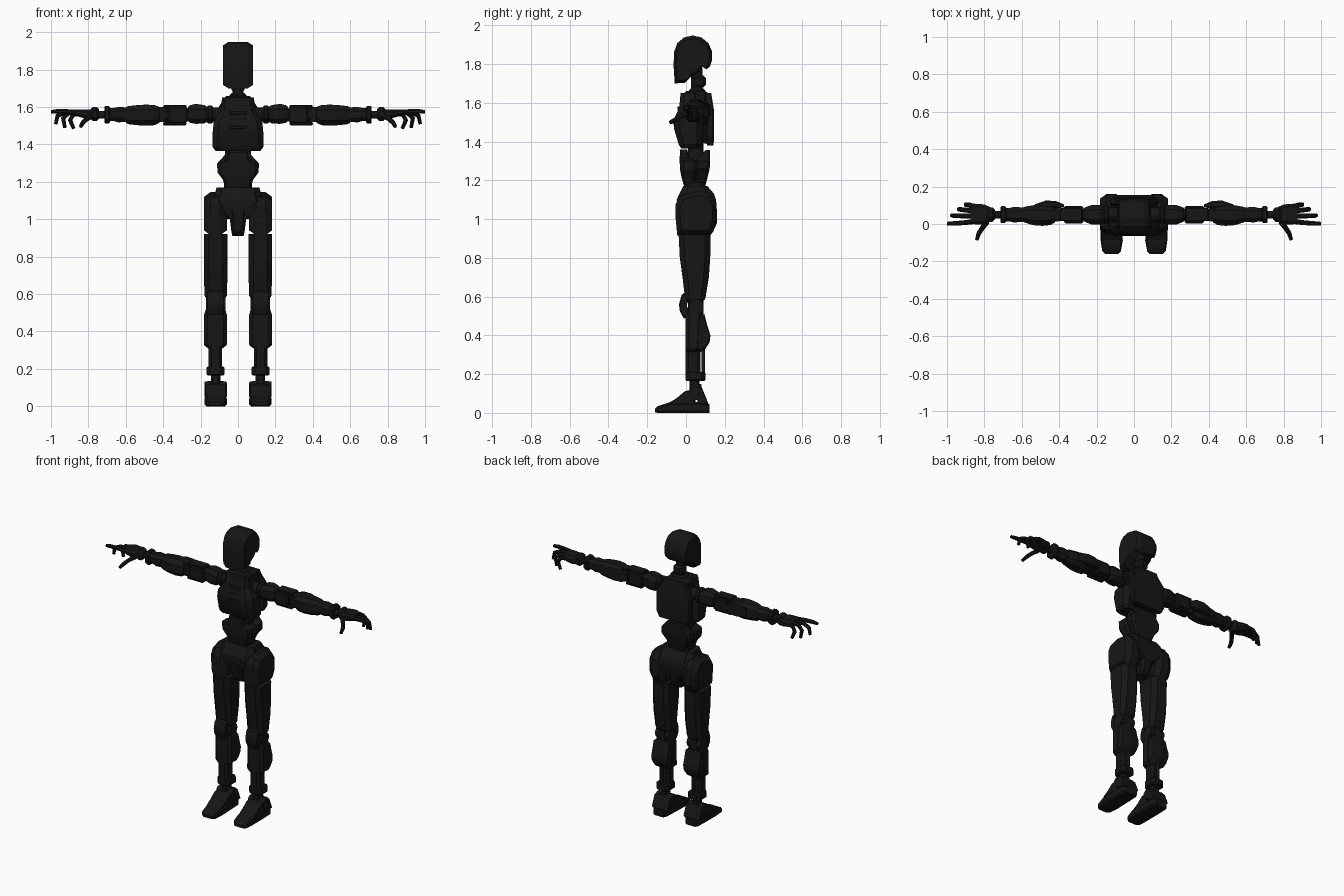
import bpy, bmesh, math
from mathutils import Vector

black = bpy.data.materials.new("black_plastic")
black.diffuse_color = (0.008, 0.008, 0.008, 1)


def skin(name, rings):
    """Join equal-length point rings into a closed solid."""
    bm = bmesh.new()
    vs = [[bm.verts.new(p) for p in r] for r in rings]
    n = len(vs[0])
    for a, b in zip(vs, vs[1:]):
        for i in range(n):
            bm.faces.new((a[i], a[(i + 1) % n], b[(i + 1) % n], b[i]))
    bm.faces.new(vs[0])
    bm.faces.new(vs[-1])
    bmesh.ops.recalc_face_normals(bm, faces=bm.faces)
    me = bpy.data.meshes.new(name)
    bm.to_mesh(me)
    bm.free()
    me.materials.append(black)
    ob = bpy.data.objects.new(name, me)
    bpy.context.collection.objects.link(ob)


def place(axis, t, a, b, s=1):
    p = {'x': (t, a, b), 'y': (a, t, b), 'z': (a, b, t)}[axis]
    return (p[0] * s, p[1], p[2])


def loft(name, axis, rings, c=0.2, s=1):
    """Chamfered rectangles (t, a0, a1, b0, b1) lofted along an axis."""
    out = []
    for t, a0, a1, b0, b1 in rings:
        k = c * min(a1 - a0, b1 - b0)
        pts = [(a0 + k, b0), (a1 - k, b0), (a1, b0 + k), (a1, b1 - k),
               (a1 - k, b1), (a0 + k, b1), (a0, b1 - k), (a0, b0 + k)]
        out.append([place(axis, t, a, b, s) for a, b in pts])
    skin(name, out)


def block(name, axis, t0, t1, box, e=0.012, c=0.2, s=1):
    """Chamfered block running from t0 to t1."""
    a0, a1, b0, b1 = box
    small = (a0 + e, a1 - e, b0 + e, b1 - e)
    loft(name, axis, [(t0, *small), (t0 + e, *box), (t1 - e, *box), (t1, *small)], c, s)


def plate(name, prof, x0, x1, e=0.02, k=0.85, s=1):
    """Side profile (y, z) extruded in x with bevelled edges."""
    cy = (min(p[0] for p in prof) + max(p[0] for p in prof)) / 2
    cz = (min(p[1] for p in prof) + max(p[1] for p in prof)) / 2
    skin(name, [[(x * s, cy + (y - cy) * f, cz + (z - cz) * f) for y, z in prof]
                for x, f in ((x0, k), (x0 + e, 1), (x1 - e, 1), (x1, k))])


def cyl(name, p, q, r, n=20, s=1):
    """Cylinder or multi-joint tube; p..q may be a list of points in p with radii in r."""
    pts, rad = (p, r) if q is None else ([p, q], [r, r])
    pts = [Vector((a * s, b, c)) for a, b, c in pts]
    rings = []
    for i, v in enumerate(pts):
        d = (pts[min(i + 1, len(pts) - 1)] - pts[max(i - 1, 0)]).normalized()
        u = d.cross(Vector((0, 1, 0.02) if abs(d.y) < 0.9 else (1, 0, 0))).normalized()
        w = d.cross(u)
        rings.append([v + rad[i] * (u * math.cos(2 * math.pi * (j + .5) / n)
                                    + w * math.sin(2 * math.pi * (j + .5) / n)) for j in range(n)])
    skin(name, rings)


# head and neck
plate("head_shell", [(-.058, 1.70), (-.064, 1.79), (-.062, 1.86), (-.045, 1.908), (-.01, 1.937),
                     (.035, 1.947), (.08, 1.937), (.115, 1.908), (.135, 1.865), (.135, 1.82),
                     (.122, 1.785), (.105, 1.772), (.085, 1.785), (.06, 1.755), (.02, 1.73),
                     (-.005, 1.702)], -.08, .08, .028, .86)
cyl("neck", (0, .055, 1.62), (0, .055, 1.78), .03)
block("neck_upper_collar", 'z', 1.68, 1.74, (-.035, .035, .03, .102))
block("neck_base", 'z', 1.63, 1.675, (-.045, .045, .015, .10))

# torso
loft("chest_core", 'z', [(1.39, -.09, .09, 0, .11), (1.50, -.10, .10, -.02, .12),
                         (1.57, -.09, .09, -.025, .125), (1.64, -.085, .085, -.02, .125),
                         (1.66, -.06, .06, 0, .10)])
loft("chest_plate", 'z', [(1.365, -.12, .12, -.025, .07), (1.385, -.135, .135, -.038, .08),
                          (1.47, -.135, .135, -.063, .085), (1.52, -.13, .13, -.06, .085),
                          (1.575, -.095, .095, -.035, .08), (1.65, -.085, .085, -.028, .06)])
loft("back_plate", 'z', [(1.38, -.11, .11, .108, .142), (1.42, -.13, .13, .102, .145),
                         (1.56, -.13, .13, .10, .145), (1.62, -.09, .09, .10, .135),
                         (1.65, -.08, .08, .10, .13)])
for z in (1.49, 1.53, 1.57):
    block("chest_vent", 'x', -.045, .045, (-.07 + (z - 1.47) * .25, -.03, z - .01, z + .01), .004)
block("upper_spine", 'z', 1.29, 1.40, (-.062, .062, .01, .09), .015)
cyl("waist_joint", (-.07, .05, 1.33), (.07, .05, 1.33), .038)
loft("abdomen_front", 'z', [(1.17, -.07, .07, -.01, .05), (1.21, -.08, .08, -.022, .05),
                            (1.25, -.11, .11, -.03, .06), (1.30, -.112, .112, -.033, .06),
                            (1.315, -.06, .06, -.033, .02), (1.36, -.05, .05, -.03, .005)])
loft("abdomen_back", 'z', [(1.17, -.06, .06, .05, .10), (1.22, -.08, .08, .05, .112),
                           (1.26, -.11, .11, .05, .122), (1.30, -.11, .11, .055, .125),
                           (1.355, -.06, .06, .10, .125)])
block("lower_spine", 'z', 1.10, 1.20, (-.075, .075, .0, .10))

# pelvis
loft("pelvis", 'z', [(1.00, -.06, .06, -.03, .14), (1.06, -.14, .14, -.045, .155),
                     (1.10, -.14, .14, -.048, .155), (1.13, -.125, .125, -.035, .145),
                     (1.17, -.115, .115, -.015, .11)])
loft("crotch", 'z', [(.91, -.03, .03, .01, .10), (.94, -.036, .036, -.02, .125),
                     (1.05, -.05, .05, -.045, .15)])

fingers = [("index", [(.865, .012, 1.572), (.92, .006, 1.576), (.965, .003, 1.577), (1.0, .002, 1.574)]),
           ("middle", [(.865, .042, 1.572), (.92, .043, 1.572), (.965, .045, 1.553), (.975, .046, 1.508)]),
           ("ring", [(.86, .07, 1.57), (.905, .075, 1.568), (.935, .079, 1.54), (.925, .08, 1.488)]),
           ("little", [(.845, .093, 1.565), (.88, .10, 1.56), (.898, .104, 1.53), (.878, .105, 1.484)]),
           ("thumb", [(.785, .012, 1.55), (.81, -.02, 1.535), (.83, -.05, 1.515), (.84, -.083, 1.497)])]

for s, side in ((-1, "right_"), (1, "left_")):
    # shoulder and upper arm
    cyl(side + "shoulder_axle", (.08, .05, 1.56), (.18, .05, 1.56), .038, s=s)
    block(side + "shoulder_ring", 'x', .135, .165, (.002, .098, 1.512, 1.608), .006, .28, s)
    loft(side + "shoulder_cover", 'x', [(.165, .005, .095, 1.52, 1.60), (.18, -.003, .102, 1.512, 1.61),
                                        (.225, -.003, .102, 1.51, 1.617), (.255, .008, .092, 1.515, 1.61),
                                        (.268, .015, .085, 1.525, 1.60)], .25, s)
    block(side + "upper_arm_core", 'x', .25, .41, (.02, .08, 1.525, 1.592), .01, .25, s)
    for part, z0, z1 in (("top", 1.596, 1.612), ("bottom", 1.502, 1.52)):
        block(side + "upper_arm_" + part, 'x', .275, .40, (.015, .085, z0, z1), .006, .2, s)
    for y0 in (.004, .072):
        block(side + "upper_arm_side", 'x', .27, .375, (y0, y0 + .024, 1.515, 1.602), .008, .25, s)
    # elbow and forearm
    cyl(side + "elbow_joint", (.41, .05, 1.52), (.41, .05, 1.60), .036, s=s)
    loft(side + "forearm", 'x', [(.42, .01, .09, 1.515, 1.60), (.445, -.005, .098, 1.503, 1.61),
                                 (.49, -.01, .105, 1.50, 1.613), (.54, -.006, .10, 1.503, 1.61),
                                 (.585, .008, .092, 1.508, 1.605), (.60, .015, .085, 1.515, 1.598)], .25, s)
    loft(side + "elbow_guard", 'x', [(.375, .088, .105, 1.535, 1.58), (.415, .085, .122, 1.525, 1.595),
                                     (.47, .085, .126, 1.525, 1.595), (.53, .085, .105, 1.53, 1.59)], .2, s)
    loft(side + "lower_forearm", 'x', [(.595, .012, .088, 1.52, 1.598), (.64, .008, .092, 1.518, 1.60),
                                       (.665, .014, .086, 1.525, 1.595), (.69, .014, .086, 1.525, 1.595)], .25, s)
    block(side + "wrist_collar", 'x', .685, .715, (.005, .095, 1.512, 1.605), .006, .25, s)
    cyl(side + "wrist", (.70, .05, 1.558), (.775, .05, 1.558), .02, s=s)
    block(side + "wrist_joint", 'x', .742, .79, (.012, .088, 1.525, 1.60), .014, .25, s)
    # hand
    loft(side + "palm", 'x', [(.765, .015, .088, 1.535, 1.588), (.80, -.002, .105, 1.535, 1.588),
                              (.84, -.002, .107, 1.545, 1.588), (.875, 0, .085, 1.555, 1.587)], .3, s)
    for label, path in fingers:
        cyl(side + label + "_finger", path, None, [.015, .0135, .013, .010], 8, s)

    # hip and thigh
    plate(side + "hip_cover", [(-.045, .915), (-.055, 1.02), (-.055, 1.075), (-.03, 1.12), (.06, 1.145),
                               (.12, 1.135), (.158, 1.085), (.16, .98), (.14, .935), (.125, .915)],
          .06, .182, .035, .78, s)
    loft(side + "thigh", 'z', [(.57, .075, .165, .01, .085), (.59, .06, .178, -.005, .10),
                               (.70, .056, .183, -.018, .118), (.80, .056, .183, -.032, .125),
                               (.92, .056, .183, -.038, .127)], .22, s)
    # knee and lower leg
    block(side + "knee_link", 'z', .50, .60, (.085, .155, .01, .09), .01, .2, s)
    cyl(side + "knee_axle", (.068, .05, .545), (.172, .05, .545), .04, s=s)
    plate(side + "knee_cap", [(.02, .50), (-.012, .487), (-.032, .525), (-.036, .56), (-.022, .61),
                              (-.005, .622), (.01, .60), (.005, .55)], .078, .162, .015, .85, s)
    plate(side + "calf", [(.062, .50), (.095, .51), (.11, .45), (.126, .40), (.122, .365), (.10, .33),
                          (.07, .31), (.045, .34), (.04, .45)], .062, .18, .02, .85, s)
    loft(side + "shin_cover", 'z', [(.315, .075, .165, 0, .06), (.33, .06, .182, -.003, .075),
                                    (.49, .06, .182, -.003, .085), (.54, .075, .165, .005, .07)], .22, s)
    block(side + "shin", 'z', .18, .34, (.085, .157, -.002, .075), .006, .2, s)
    cyl(side + "calf_rod", (.12, .09, .18), (.12, .09, .35), .009, s=s)
    block(side + "ankle_collar", 'z', .165, .212, (.073, .168, -.002, .10), .006, .2, s)
    cyl(side + "ankle_post", (.12, .045, .09), (.12, .045, .18), .026, s=s)
    block(side + "ankle_joint", 'z', .115, .15, (.098, .143, .02, .08), .006, .2, s)
    # foot
    loft(side + "foot_sole", 'y', [(-.16, .085, .155, .003, .022), (-.145, .07, .17, 0, .035),
                                   (-.09, .06, .178, 0, .053), (.0, .062, .178, 0, .055),
                                   (.10, .066, .176, 0, .055), (.122, .08, .162, 0, .045)], .2, s)
    plate(side + "foot_instep", [(-.10, .045), (-.05, .075), (-.005, .112), (.05, .125), (.05, .04)],
          .068, .175, .025, .85, s)
    plate(side + "heel", [(.058, .04), (.062, .135), (.082, .13), (.105, .075), (.118, .04)],
          .06, .18, .02, .8, s)
    cyl(side + "ankle_axle", (.062, .05, .10), (.178, .05, .10), .034, s=s)

# keep hard edges, smooth the gently curved faces
for ob in bpy.context.collection.objects:
    ob.select_set(True)
    bpy.context.view_layer.objects.active = ob
bpy.ops.object.shade_smooth_by_angle(angle=math.radians(25))
